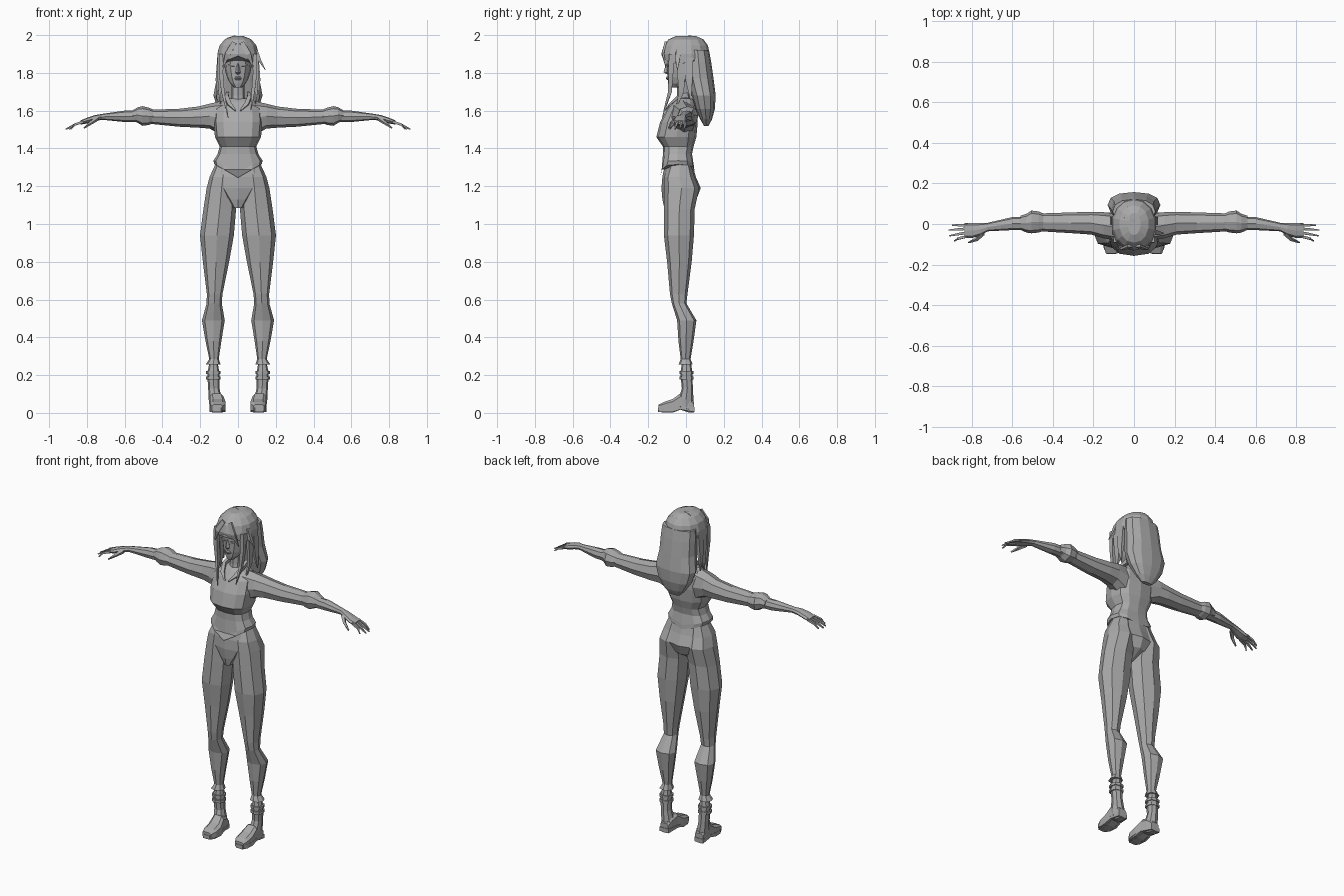
import bpy, bmesh, math
from mathutils import Vector

grey = bpy.data.materials.new("neutral_grey")
grey.diffuse_color = (0.4, 0.4, 0.4, 1)


def ring(axis, pos, a0, a1, b0, b1, n=8, p=0.85, turn=0.0):
    """Rounded cross-section at pos along axis, spanning a0..a1 by b0..b1."""
    out = []
    for i in range(n):
        t = 2 * math.pi * (i + turn) / n - math.pi / 2
        c, s = math.cos(t), math.sin(t)
        a = (a0 + a1) / 2 + (a1 - a0) / 2 * math.copysign(abs(c) ** p, c)
        b = (b0 + b1) / 2 + (b1 - b0) / 2 * math.copysign(abs(s) ** p, s)
        out.append({"z": (a, b, pos), "x": (pos, a, b), "y": (a, pos, b)}[axis])
    return out


def loft(name, rings, mirror=False):
    bm = bmesh.new()
    rows = [[bm.verts.new(v) for v in r] for r in rings]
    n = len(rows[0])
    for r, s in zip(rows, rows[1:]):
        for i in range(n):
            j = (i + 1) % n
            bm.faces.new((r[i], r[j], s[j], s[i]))
    bm.faces.new(rows[0])
    bm.faces.new(rows[-1])
    bmesh.ops.recalc_face_normals(bm, faces=bm.faces)
    me = bpy.data.meshes.new(name)
    bm.to_mesh(me)
    bm.free()
    me.materials.append(grey)
    ob = bpy.data.objects.new(name, me)
    bpy.context.collection.objects.link(ob)
    if mirror:
        ob.modifiers.new("mirror", "MIRROR").use_mirror_merge = False
    return ob


def upright(name, rows, n=12, p=0.85):
    """Centred part from rows of (z, half width, front y, back y)."""
    return loft(name, [ring("z", z, -w, w, f, b, n, p) for z, w, f, b in rows])


def tube(name, path, mirror=False, n=4):
    """Tapered limb or lock through rows of (x, y, z, half width, half thickness)."""
    rings = []
    for k, (x, y, z, w, h) in enumerate(path):
        q0, q1 = path[max(k - 1, 0)], path[min(k + 1, len(path) - 1)]
        d = (Vector(q1[:3]) - Vector(q0[:3])).normalized()
        side = Vector((0, 1, 0)) if abs(d.x) > 0.75 else Vector((1, 0, 0))
        side = (side - d * side.dot(d)).normalized()
        up = d.cross(side)
        rings.append([Vector((x, y, z)) + side * w * math.cos(t) + up * h * math.sin(t)
                      for t in [2 * math.pi * (i + 0.5) / n for i in range(n)]])
    return loft(name, rings, mirror)


# Bodice with bust, waist and pointed hem
rows = [(1.315, .125, -.138, .045), (1.335, .130, -.130, .042), (1.37, .108, -.122, .032),
        (1.41, .097, -.122, .040), (1.46, .122, -.157, .055), (1.54, .130, -.137, .062),
        (1.61, .125, -.100, .058), (1.645, .085, -.070, .045), (1.665, .050, -.045, .035)]
rings = [ring("z", z, -w, w, f, b, 12, .75) for z, w, f, b in rows]
for r, amount in zip(rings[:2], (.07, .06)):
    r[:] = [(x, y, z - amount * max(0, 1 - abs(x) / .12) * (1 if y < -.04 else .5)) for x, y, z in r]
loft("bodice", rings)

# Pelvis
upright("pelvis", [(1.33, .112, -.108, .030), (1.25, .140, -.125, .052), (1.19, .120, -.130, .078),
                   (1.13, .065, -.125, .055), (1.085, .026, -.115, -.02)], 10)

# Legs
legs = [(1.32, .02, .118, -.09, .025), (1.25, .01, .150, -.115, .045), (1.19, .008, .166, -.117, .070),
        (1.08, .010, .183, -.117, .046), (.94, .022, .201, -.117, .042), (.80, .047, .186, -.100, .030),
        (.63, .082, .165, -.085, .008), (.58, .086, .166, -.075, .002), (.49, .070, .191, -.047, .055),
        (.38, .088, .172, -.040, .040), (.285, .102, .152, -.028, .024), (.255, .092, .172, -.040, .036)]
loft("trouser_leg", [ring("z", *r) for r in legs], True)

# Boots with ankle straps
loft("boot_shaft", [ring("z", *r) for r in [
    (.27, .108, .150, -.020, .025), (.21, .098, .163, -.030, .035), (.13, .098, .158, -.022, .036),
    (.07, .085, .155, -.040, .040), (.03, .080, .150, -.040, .040)]], True)
for z in (.185, .215):
    loft("boot_strap", [ring("z", h, .092, .169, -.035, .040) for h in (z - .008, z + .008)], True)
loft("boot_foot", [ring("y", y, a, b, lo, hi, 8, .55, .5) for y, a, b, lo, hi in [
    (.042, .090, .145, .000, .060), (.015, .082, .150, .000, .090), (-.030, .075, .150, .015, .105),
    (-.070, .064, .151, .000, .075), (-.115, .064, .150, .000, .060), (-.145, .080, .140, .005, .045)]], True)
loft("boot_sole", [ring("y", y, a, b, lo, hi, 4, 1, .5) for y, a, b, lo, hi in [
    (.045, .075, .160, -.005, .030), (-.03, .055, .165, .010, .030), (-.07, .050, .168, -.005, .028),
    (-.12, .055, .165, -.005, .028), (-.148, .080, .143, -.005, .028)]], True).location.z = .005

# Arms, sleeve cuffs and hands
loft("sleeve", [ring("x", *r) for r in [
    (.07, -.085, .050, 1.46, 1.655), (.15, -.070, .058, 1.505, 1.637), (.21, -.052, .060, 1.51, 1.622),
    (.31, -.045, .057, 1.515, 1.610), (.46, -.036, .052, 1.53, 1.605)]], True)
loft("sleeve_cuff", [ring("x", *r) for r in [
    (.43, -.030, .045, 1.545, 1.597), (.470, -.042, .062, 1.525, 1.615), (.505, -.046, .066, 1.520, 1.624),
    (.530, -.042, .050, 1.535, 1.618), (.56, -.028, .040, 1.548, 1.600)]], True)
loft("forearm", [ring("x", *r) for r in [
    (.50, -.028, .038, 1.538, 1.602), (.60, -.030, .034, 1.540, 1.600), (.72, -.036, .006, 1.552, 1.583),
    (.755, -.055, .004, 1.545, 1.577), (.80, -.070, .005, 1.532, 1.562), (.835, -.068, .004, 1.526, 1.548)]], True)
for y, end, tip in [(-.060, .885, -.084), (-.042, .908, -.058), (-.023, .912, -.030), (-.005, .895, -.006)]:
    tube("finger", [(.82, y, 1.541, .009, .010), (.865, (y + tip) / 2, 1.526, .008, .008),
                    (end, tip, 1.502, .004, .004)], True)
tube("thumb", [(.745, -.045, 1.56, .014, .013), (.775, -.075, 1.538, .010, .010),
               (.815, -.092, 1.508, .004, .005)], True)

# Neck and collar
upright("neck", [(1.62, .045, -.060, .030), (1.68, .034, -.048, .022), (1.77, .034, -.045, .030)], 8)
tube("collar_lapel", [(.055, .01, 1.685, .012, .02), (.06, -.045, 1.67, .014, .012),
                      (.045, -.085, 1.635, .016, .006), (.012, -.112, 1.60, .004, .004)], True)

# Head and face
upright("head", [(1.722, .018, -.088, -.040), (1.745, .042, -.094, -.005), (1.775, .058, -.098, .035),
                 (1.815, .069, -.100, .07), (1.87, .074, -.104, .09), (1.94, .072, -.095, .09)], 12)
loft("nose", [ring("z", z, -w, w, f, -.085, 4, 1) for z, w, f in [
    (1.792, .010, -.100), (1.803, .013, -.119), (1.850, .006, -.106)]])
loft("lips", [ring("z", z, -w, w, f, -.08, 6) for z, w, f in [
    (1.762, .012, -.099), (1.769, .020, -.105), (1.776, .020, -.105), (1.782, .010, -.100)]])
tube("eye", [(.018, -.099, 1.838, .006, .004), (.034, -.097, 1.840, .006, .007),
             (.052, -.088, 1.844, .005, .003)], True)

# Hair crown with a fringe that drops towards the temples
rows = [(1.865, .112, -.128, .125), (1.90, .112, -.131, .126), (1.945, .100, -.118, .116),
        (1.978, .072, -.092, .092), (1.994, .032, -.055, .055)]
rings = [ring("z", z, -w, w, f, b, 14, .95) for z, w, f, b in rows]
rings[0] = [(x, y, z + .025 - .4 * abs(x)) if y < .02 else (x, y, z) for x, y, z in rings[0]]
loft("hair_crown", rings)

# Long back hair
upright("back_hair", [(1.92, .105, .000, .122), (1.86, .110, .000, .133), (1.77, .113, .005, .146),
                      (1.68, .130, .030, .157), (1.61, .108, .050, .153), (1.555, .070, .075, .138),
                      (1.52, .035, .095, .120)], 12)

# Front locks, loose flicks and the crown tuft
for s, tip in ((-1, (-.052, -.125, 1.565)), (1, (.068, -.118, 1.60))):
    tube("face_lock", [(s * .088, -.075, 1.90, .018, .022), (s * .090, -.080, 1.80, .016, .018),
                       (s * .080, -.085, 1.70, .012, .014), (*tip, .002, .002)])
    tube("temple_lock", [(s * .100, -.030, 1.90, .012, .035), (s * .100, -.025, 1.78, .012, .028),
                         (s * .097, -.025, 1.70, .010, .020), (s * .090, -.050, 1.62, .002, .003)])
    tube("ear_lock", [(s * .100, .015, 1.88, .014, .030), (s * .108, .015, 1.77, .014, .028),
                      (s * .115, .025, 1.66, .003, .004)])
    tube("fringe_lock", [(s * .020, -.108, 1.96, .018, .008), (s * .055, -.122, 1.90, .020, .008),
                         (s * .080, -.106, 1.83, .003, .003)])
tube("loose_flick", [(.095, -.04, 1.92, .012, .02), (.118, -.045, 1.86, .009, .014),
                     (.146, -.045, 1.815, .002, .002)])
tube("crown_tuft", [(.02, .01, 1.985, .015, .008), (-.02, .02, 1.994, .012, .005),
                    (-.055, .03, 1.985, .002, .002)])
